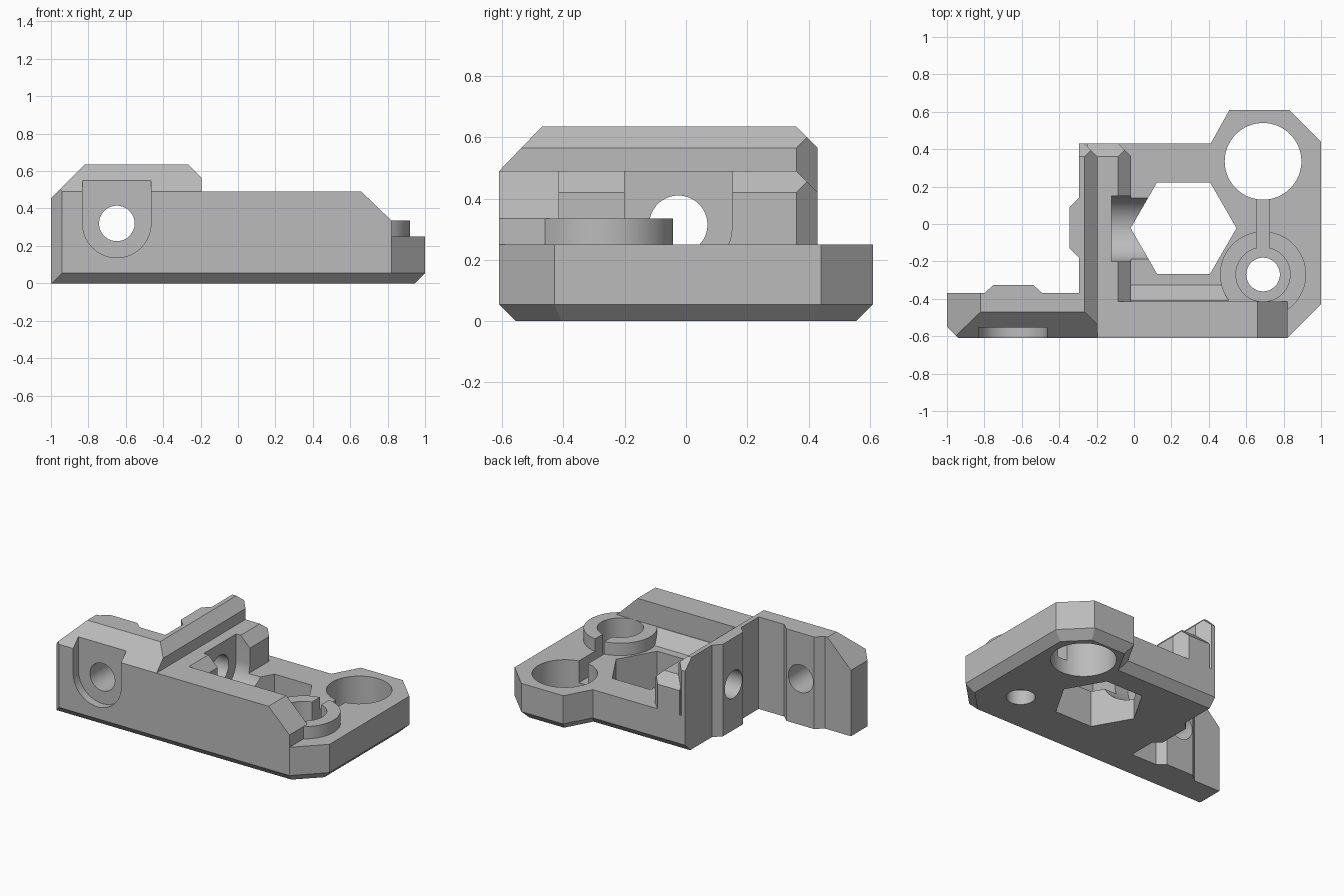
import bpy, bmesh, math
from mathutils import Vector

old = bpy.data.objects.get("Cube")
if old:
    bpy.data.objects.remove(old, do_unlink=True)

grey = bpy.data.materials.new("plain grey")
grey.use_nodes = True
grey.diffuse_color = (0.5, 0.5, 0.5, 1)
grey.node_tree.nodes["Principled BSDF"].inputs["Base Color"].default_value = (0.5, 0.5, 0.5, 1)


def disc(cx, cy, r, n=64):
    return [(cx + r * math.cos(math.tau * i / n), cy + r * math.sin(math.tau * i / n)) for i in range(n)]


def u_shape(cx, cy, r, top, n=32):
    arc = [(cx + r * math.cos(math.pi * (1 + i / n)), cy + r * math.sin(math.pi * (1 + i / n)))
           for i in range(n + 1)]
    return arc + [(cx + r, top), (cx - r, top)]


def rect(x0, x1, y0, y1):
    return [(x0, y0), (x1, y0), (x1, y1), (x0, y1)]


def loft(name, layers, axis="z", slices=()):
    """Closed solid through outlines [(points, level)], trimmed by planes (point, normal)."""
    place = {"x": lambda a, b, t: (t, a, b), "y": lambda a, b, t: (a, t, b), "z": lambda a, b, t: (a, b, t)}[axis]
    bm = bmesh.new()
    loops = [[bm.verts.new(place(a, b, t)) for a, b in pts] for pts, t in layers]
    bm.faces.new(loops[0])
    bm.faces.new(loops[-1])
    for low, high in zip(loops, loops[1:]):
        for i in range(len(low)):
            bm.faces.new((low[i - 1], low[i], high[i], high[i - 1]))
    for co, no in slices:
        cut = bmesh.ops.bisect_plane(bm, geom=bm.verts[:] + bm.edges[:] + bm.faces[:], dist=1e-6,
                                     plane_co=co, plane_no=Vector(no).normalized(), clear_outer=True)
        rim = [e for e in cut["geom_cut"] if isinstance(e, bmesh.types.BMEdge) and e.is_boundary]
        bmesh.ops.edgenet_fill(bm, edges=rim)
    bmesh.ops.recalc_face_normals(bm, faces=bm.faces[:])
    me = bpy.data.meshes.new(name)
    bm.to_mesh(me)
    bm.free()
    me.materials.append(grey)
    ob = bpy.data.objects.new(name, me)
    bpy.context.collection.objects.link(ob)
    return ob


def prism(name, pts, axis, lo, hi, slices=()):
    return loft(name, [(pts, lo), (pts, hi)], axis, slices)


def inset(pts, dist, count):
    """Move the first `count` edges of a counter-clockwise outline inwards."""
    lines = []
    for i, p in enumerate(pts):
        d = (Vector(pts[(i + 1) % len(pts)]) - Vector(p)).normalized()
        n = Vector((-d.y, d.x))
        lines.append((n, n.dot(Vector(p)) + (dist if i < count else 0)))
    out = []
    for i in range(len(pts)):
        (m, a), (n, b) = lines[i - 1], lines[i]
        det = m.x * n.y - m.y * n.x
        out.append(((a * n.y - b * m.y) / det, (m.x * b - n.x * a) / det))
    return out


def combine(body, other, operation):
    mod = body.modifiers.new(operation.lower(), "BOOLEAN")
    mod.object, mod.operation, mod.solver = other, operation, "EXACT"
    bpy.context.view_layer.objects.active = body
    bpy.ops.object.modifier_apply(modifier=mod.name)
    bpy.data.objects.remove(other, do_unlink=True)


# Mating side with its two locating ribs, shared by plate and tall wall
mating = [(-.295, .14), (-.345, .09), (-.345, -.13), (-.295, -.18), (-.295, -.37), (-.49, -.37),
          (-.54, -.325), (-.75, -.325), (-.80, -.37), (-1, -.37), (-1, -.55)]

# Base plate with chamfered lower edge
outer = [(-.94, -.61), (.82, -.61), (1, -.43), (1, .44), (.83, .61), (.51, .61), (.41, .43), (-.295, .43)]
plan = outer + mating
body = loft("bracket_body", [(inset(plan, .055, 7), 0), (plan, .055), (plan, .25)])

# L-shaped tall wall
tall = [(-.94, -.61), (-.195, -.61), (-.195, .36), (-.265, .43), (-.295, .43)] + mating
parts = [prism("tall_wall", tall, "z", .25, .635, [
    ((-1, 0, .455), (-1, 0, 1)), ((0, -.61, .49), (0, -1, .965)),
    ((-.195, 0, .565), (1, 0, 1)), ((0, .43, .565), (0, 1, 1))])]

# Lower step beside the tall wall
step = [(-.25, -.5), (-.015, -.5), (-.015, .36), (-.085, .43), (-.25, .43)]
parts.append(prism("step_wall", step, "z", .25, .49, [
    ((-.015, 0, .42), (1, 0, 1)), ((0, .43, .42), (0, 1, 1))]))

# Front wall, ramp behind it and screw boss
parts.append(prism("front_wall", [(-.5, .25), (.82, .25), (.82, .335), (.66, .49), (-.5, .49)],
                   "y", -.61, -.415))
parts.append(prism("ramp", [(-.5, .2), (-.325, .2), (-.325, .25), (-.41, .335), (-.5, .335)],
                   "x", -.1, .6))
parts.append(prism("boss", disc(.69, -.27, .23), "z", .2, .335))
for part in parts:
    combine(body, part, "UNION")

# Openings
cutters = [
    prism("large_hole", disc(.69, .335, .205), "z", -.1, 1),
    prism("hex_opening", disc(.265, -.022, .283, 6), "z", -.1, 1),
    prism("boss_bore", disc(.69, -.27, .145), "z", .1, 1),
    prism("boss_hole", disc(.69, -.27, .09), "z", -.1, 1),
    prism("slit", rect(.655, .725, -.2, .2), "z", .1, 1),
    prism("front_recess", u_shape(-.648, .32, .183, 1), "y", -.8, -.553),
    prism("front_hole", disc(-.648, .32, .095), "y", -.8, 0),
    prism("side_recess", u_shape(-.025, .315, .176, 1), "x", -.12, .2),
    prism("side_hole", disc(-.025, .315, .095), "x", -.5, .1),
]
for cutter in cutters:
    combine(body, cutter, "DIFFERENCE")

# Smooth bores, crisp edges
bpy.ops.object.select_all(action="DESELECT")
body.select_set(True)
bpy.context.view_layer.objects.active = body
bpy.ops.object.shade_smooth_by_angle(angle=math.radians(25))
